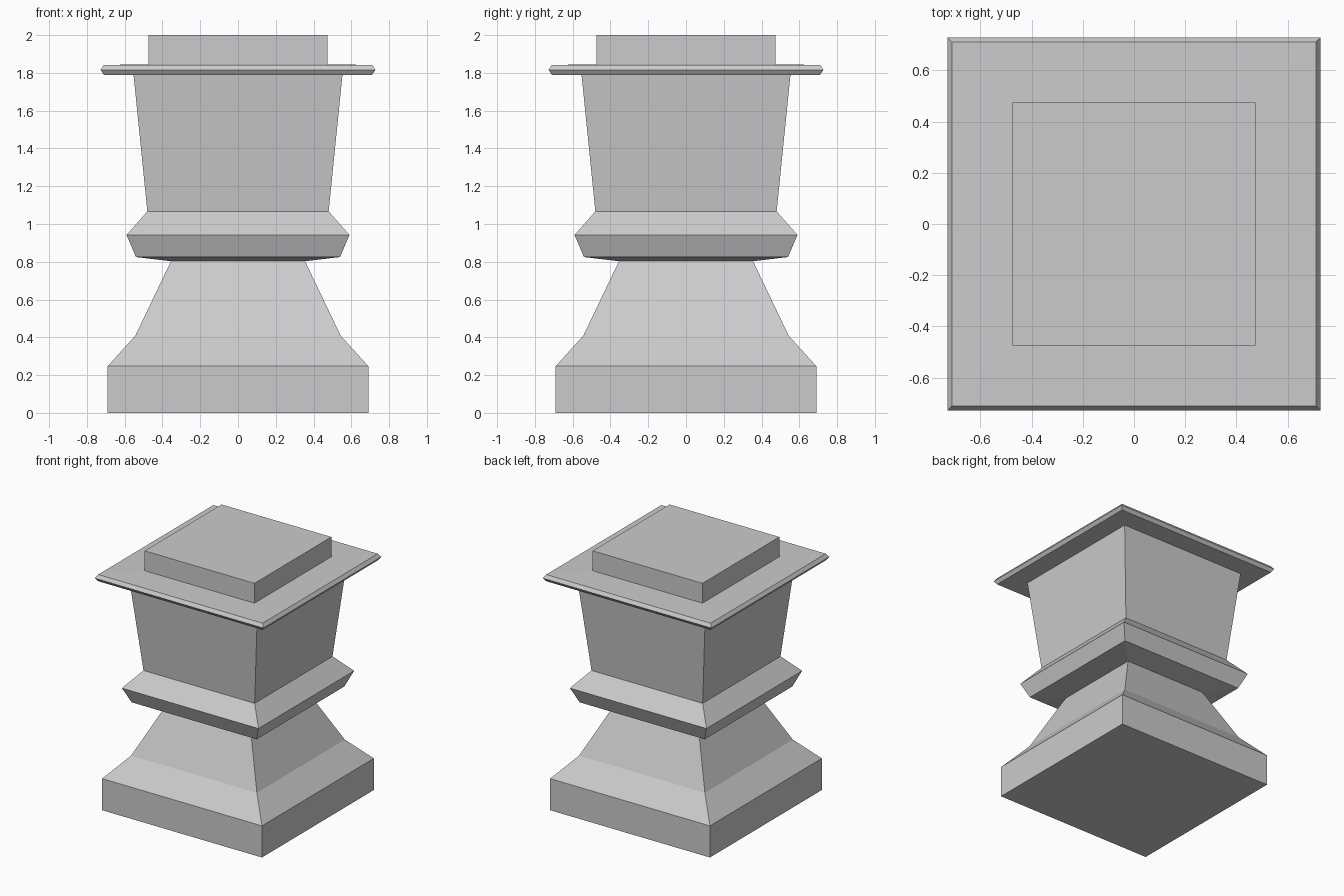
import bpy
import bmesh

if "Cube" in bpy.data.objects:
    bpy.data.objects.remove(bpy.data.objects["Cube"])


def square_loft(name, profile, cap_bottom=False, cap_top=False):
    """Stack square rings given as (half_width, height) and skin them."""
    bm = bmesh.new()
    rings = [[bm.verts.new((sx * w, sy * w, z))
              for sx, sy in ((-1, -1), (1, -1), (1, 1), (-1, 1))]
             for w, z in profile]
    for low, high in zip(rings, rings[1:]):
        for i in range(4):
            j = (i + 1) % 4
            bm.faces.new((low[i], low[j], high[j], high[i]))
    if cap_bottom:
        bm.faces.new(rings[0][::-1])
    if cap_top:
        bm.faces.new(rings[-1])
    mesh = bpy.data.meshes.new(name)
    bm.to_mesh(mesh)
    bm.free()
    obj = bpy.data.objects.new(name, mesh)
    bpy.context.collection.objects.link(obj)
    return obj


# Parts meet at shared rings, so only the very bottom and top are capped
# Square foot
square_loft("plinth", [(0.69, 0), (0.69, 0.247)], cap_bottom=True)

# Flared neck narrowing upward
square_loft("flared_base", [(0.69, 0.247), (0.543, 0.41), (0.355, 0.803)])

# Projecting moulding around the waist
square_loft("waist_moulding",
            [(0.355, 0.803), (0.54, 0.825), (0.59, 0.942), (0.48, 1.067)])

# Tapered body, wider at the top
square_loft("tapered_body", [(0.48, 1.067), (0.553, 1.79)])

# Thin overhanging slab with bevelled rim
square_loft("overhang_slab",
            [(0.553, 1.79), (0.71, 1.79), (0.728, 1.816),
             (0.71, 1.842), (0.474, 1.845)])

# Block on top
square_loft("top_block", [(0.474, 1.845), (0.474, 2.0)], cap_top=True)
